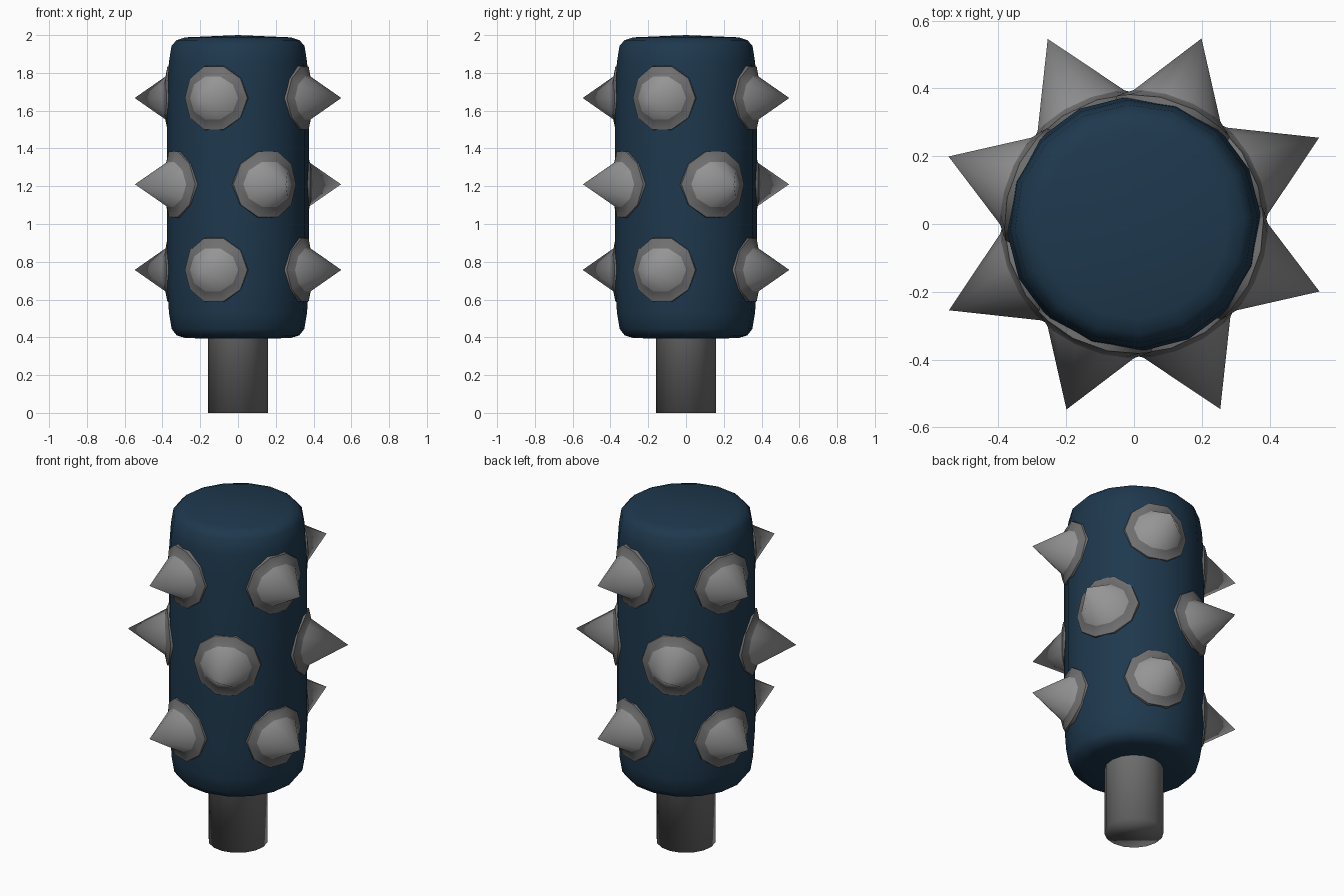
import bpy, bmesh
from math import sin, cos, asin, pi, radians

if "Cube" in bpy.data.objects:
    bpy.data.objects.remove(bpy.data.objects["Cube"])


def material(name, r, g, b):
    mat = bpy.data.materials.new(name)
    mat.diffuse_color = (r, g, b, 1)
    mat.use_nodes = True
    mat.node_tree.nodes["Principled BSDF"].inputs["Base Color"].default_value = mat.diffuse_color
    return mat


blue = material("dark_blue", 0.013, 0.04, 0.075)
steel = material("steel", 0.30, 0.30, 0.30)
dark_steel = material("dark_steel", 0.16, 0.16, 0.16)


def finish(bm, name, angle, mats):
    bmesh.ops.recalc_face_normals(bm, faces=bm.faces)
    mesh = bpy.data.meshes.new(name)
    bm.to_mesh(mesh)
    bm.free()
    for mat in mats:
        mesh.materials.append(mat)
    obj = bpy.data.objects.new(name, mesh)
    bpy.context.collection.objects.link(obj)
    bpy.ops.object.select_all(action='DESELECT')
    obj.select_set(True)
    bpy.context.view_layer.objects.active = obj
    bpy.ops.object.shade_smooth_by_angle(angle=radians(angle))
    return obj


def bridge(bm, a, b, mat=0):
    n = len(a)
    for i in range(n):
        face = bm.faces.new((a[i], a[(i + 1) % n], b[(i + 1) % n], b[i]))
        face.material_index = mat


def fan(bm, ring, point, mat=0):
    tip = bm.verts.new(point)
    for i in range(len(ring)):
        face = bm.faces.new((ring[i], ring[(i + 1) % len(ring)], tip))
        face.material_index = mat


def lathe(name, profile, angle, mat, low=None, high=None, sides=16, turn=radians(3)):
    """Round solid from (radius, z) rings; ends are flat or rise to a centre."""
    bm = bmesh.new()
    rings = [[bm.verts.new((r * cos(turn + 2 * pi * i / sides),
                            r * sin(turn + 2 * pi * i / sides), z))
              for i in range(sides)] for r, z in profile]
    for a, b in zip(rings, rings[1:]):
        bridge(bm, a, b)
    for ring, z in ((rings[0], low), (rings[-1], high)):
        if z is None:
            bm.faces.new(ring)
        else:
            fan(bm, ring, (0, 0, z))
    return finish(bm, name, angle, [mat])


def spike(name, direction, height, scale, tip):
    """Ten-sided cone on a dark skirt wrapped around the body."""
    bm = bmesh.new()
    rings = []
    # (half width, half height, distance from the body axis)
    for w, h, r in ((0.178, 0.178, 0.355), (0.176, 0.176, 0.382),
                    (0.136, 0.120, 0.395)):
        ring = []
        for i in range(10):
            a = 2 * pi * i / 10
            around = direction + asin(w * scale * cos(a) / r)
            ring.append(bm.verts.new((r * cos(around), r * sin(around),
                                      height + h * scale * sin(a))))
        rings.append(ring)
    for a, b in zip(rings, rings[1:]):
        bridge(bm, a, b, 1)
    fan(bm, rings[0], (0.33 * cos(direction), 0.33 * sin(direction), height), 1)
    fan(bm, rings[-1], (tip * cos(direction), tip * sin(direction), height))
    return finish(bm, name, 40, [steel, dark_steel])


# Handle, softly shaded around its end
lathe("handle", [(0.16, 0), (0.16, 1.2)], 180, dark_steel)

# Rounded body
lathe("body", [(0.28, 0.397), (0.325, 0.41), (0.352, 0.445), (0.366, 0.53),
               (0.376, 0.68), (0.376, 1.71), (0.366, 1.86), (0.352, 1.945),
               (0.325, 1.973), (0.28, 1.988)],
      50, blue, low=0.387, high=2.0)

# Three staggered rows of four spikes
rows = (("lower", 0.757, -110, 1.0, 0.582),
        ("middle", 1.21, -65, 1.04, 0.602),
        ("upper", 1.667, -110, 1.0, 0.582))
for label, z, start, scale, tip in rows:
    for k in range(4):
        spike(f"{label}_spike_{k + 1}", radians(start + 90 * k), z, scale, tip)
